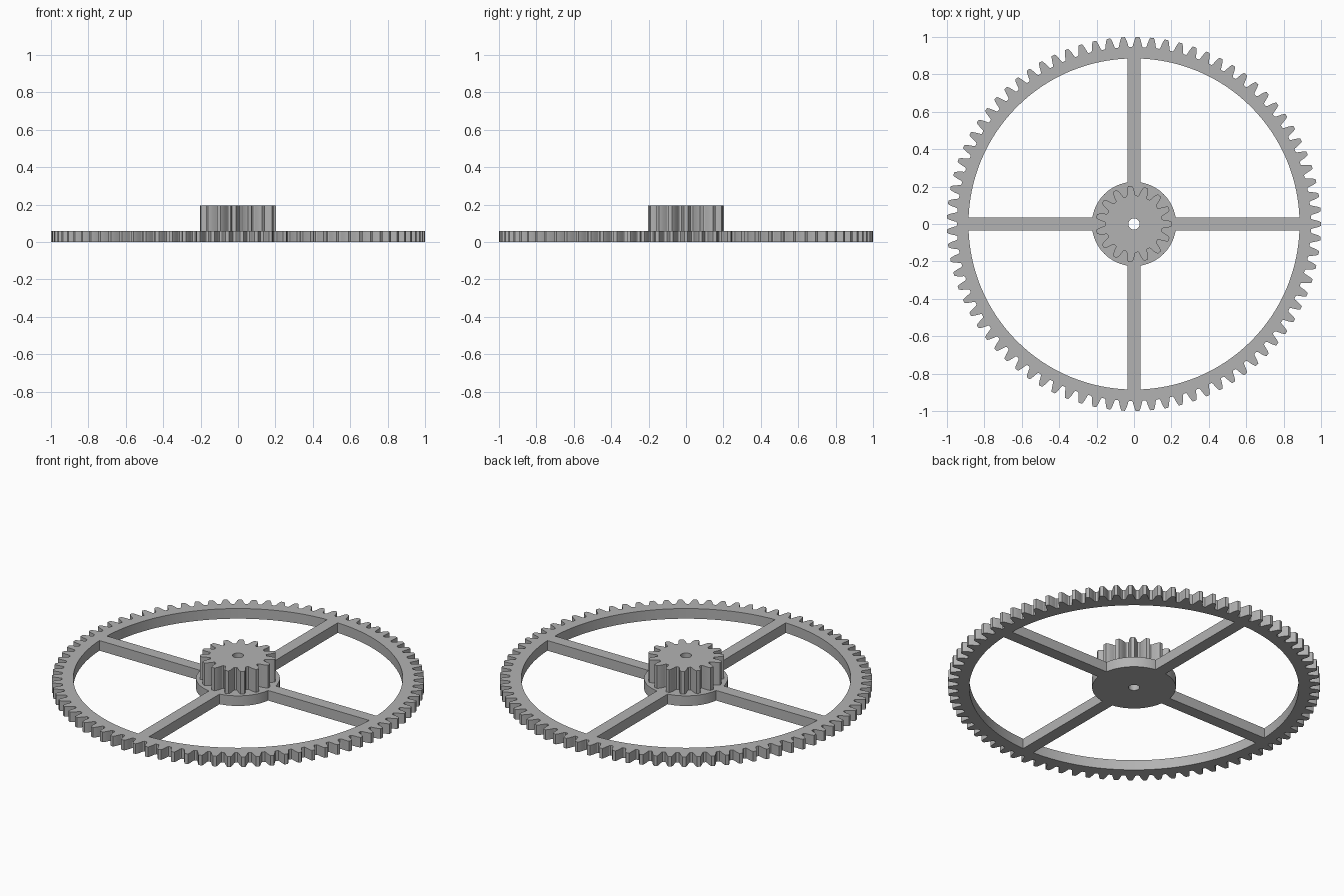
import bpy
import bmesh
import math

cube = bpy.data.objects.get("Cube")
if cube:
    bpy.data.objects.remove(cube, do_unlink=True)

# Sizes
THICK = 0.06
TOP = 0.195
BORE = 0.03
HUB_R = 0.225
RIM_INNER = 0.885
SPOKE_W = 0.07

grey = bpy.data.materials.new("plain grey")
grey.use_nodes = True
grey.diffuse_color = (0.45, 0.45, 0.45, 1)
grey.node_tree.nodes["Principled BSDF"].inputs["Base Color"].default_value = (0.45, 0.45, 0.45, 1)

# One tooth: (share of the pitch from the tooth centre, share of the tooth height)
HALF_TOOTH = [(0.12, 1.0), (0.19, 0.8), (0.25, 0.55), (0.30, 0.3), (0.34, 0.1), (0.40, 0.0)]
TOOTH = [(-a, h) for a, h in reversed(HALF_TOOTH)] + HALF_TOOTH


def gear_outline(teeth, root, tip):
    """Polar outline of a spur gear with a tooth pointing along +x."""
    pitch = 2 * math.pi / teeth
    return [((i + a) * pitch, root + h * (tip - root))
            for i in range(teeth) for a, h in TOOTH]


def circle_outline(radius, steps=96):
    return [(2 * math.pi * i / steps, radius) for i in range(steps)]


def finish(name, bm):
    bmesh.ops.recalc_face_normals(bm, faces=bm.faces)
    mesh = bpy.data.meshes.new(name)
    bm.to_mesh(mesh)
    bm.free()
    mesh.materials.append(grey)
    obj = bpy.data.objects.new(name, mesh)
    bpy.context.collection.objects.link(obj)
    return obj


def ring(name, outline, inner, z0, z1):
    """Solid between a polar outline and a round hole, from z0 to z1."""
    bm = bmesh.new()
    sections = []
    for angle, radius in outline:
        c, s = math.cos(angle), math.sin(angle)
        sections.append([bm.verts.new((r * c, r * s, z)) for r, z in
                         ((inner, z0), (radius, z0), (radius, z1), (inner, z1))])
    for a, b in zip(sections, sections[1:] + sections[:1]):
        for k in range(4):
            n = (k + 1) % 4
            bm.faces.new((a[k], b[k], b[n], a[n]))
    return finish(name, bm)


def spoke(name, angle):
    """Straight bar from the hub to the rim."""
    start = math.sqrt(HUB_R ** 2 - (SPOKE_W / 2) ** 2)
    bm = bmesh.new()
    bmesh.ops.create_cube(bm, size=1)
    for v in bm.verts:
        v.co.x = RIM_INNER if v.co.x > 0 else start
        v.co.y *= SPOKE_W
        v.co.z = (v.co.z + 0.5) * THICK
    obj = finish(name, bm)
    obj.rotation_euler.z = angle
    return obj


# Large toothed rim, hub disc and small pinion
parts = [
    ring("toothed_rim", gear_outline(81, 0.946, 1.0), RIM_INNER, 0, THICK),
    ring("hub", circle_outline(HUB_R), BORE, 0, THICK),
    ring("pinion", gear_outline(15, 0.152, 0.2045), BORE, THICK, TOP),
]

# Smooth the round walls, keep the edges sharp
bpy.ops.object.select_all(action='DESELECT')
for obj in parts:
    obj.select_set(True)
bpy.context.view_layer.objects.active = parts[0]
bpy.ops.object.shade_smooth_by_angle(angle=math.radians(20))

# Four spokes
for i, side in enumerate(("left", "back", "right", "front")):
    spoke(side + "_spoke", i * math.pi / 2)
